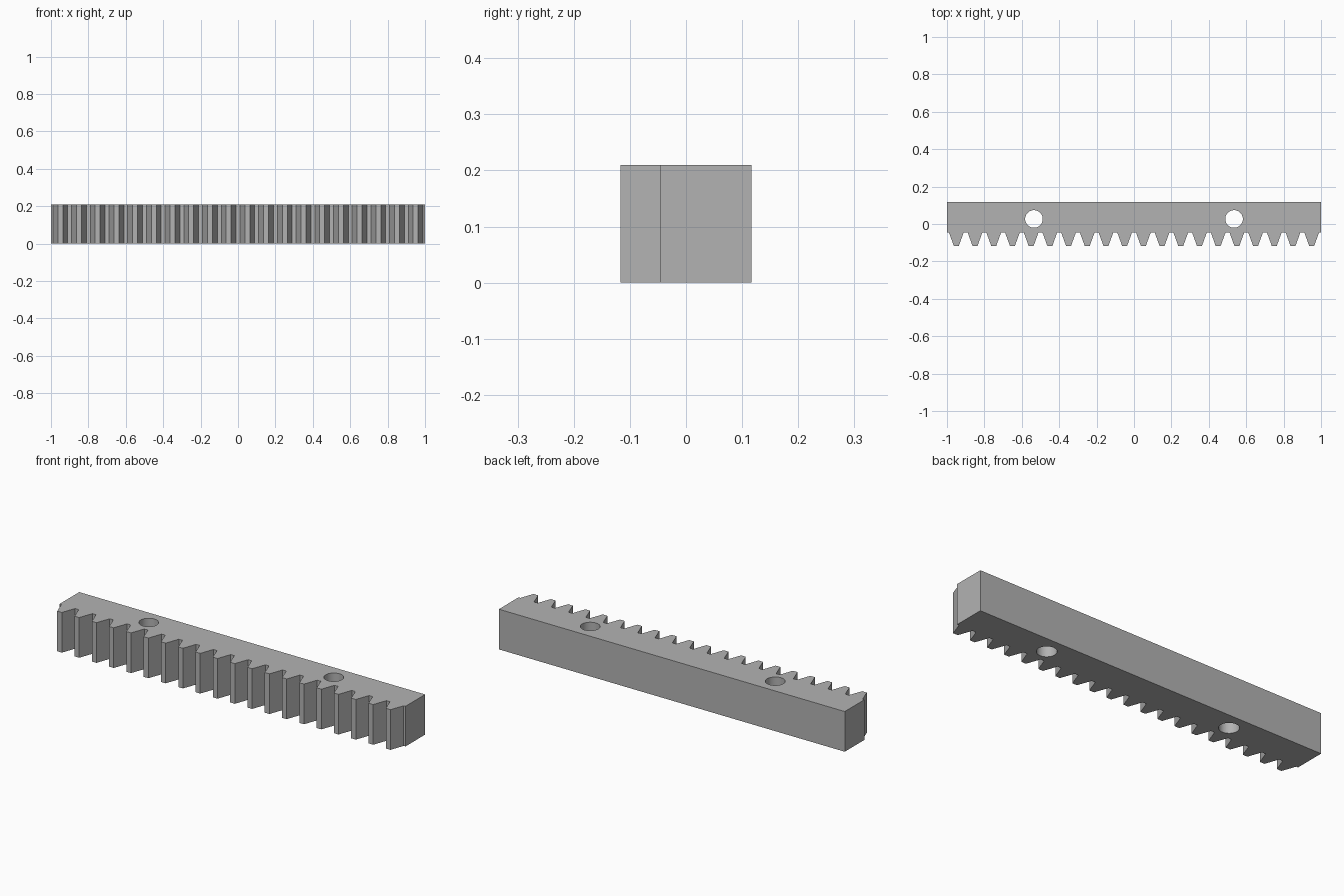
import bpy, bmesh, math

cube = bpy.data.objects.get("Cube")
if cube:
    bpy.data.objects.remove(cube, do_unlink=True)

TEETH, PITCH = 20, 0.1
HEIGHT, BACK, ROOT, TIP = 0.21, 0.117, -0.045, -0.117
ROOT_HALF, TIP_HALF = 0.0395, 0.0134      # half widths of a tooth
HOLE_X, HOLE_Y, HOLE_R = 0.535, 0.027, 0.047

# Plain steel
steel = bpy.data.materials.new("steel_grey")
steel.use_nodes = True
colour = (0.45, 0.45, 0.45, 1)
steel.diffuse_color = colour
steel.node_tree.nodes["Principled BSDF"].inputs["Base Color"].default_value = colour

# Rack outline: row of straight-sided teeth closed by the flat back
outline = [(-1, ROOT)]
for i in range(TEETH):
    x = -1 + PITCH * (i + 0.5)
    outline += [(x - ROOT_HALF, ROOT), (x - TIP_HALF, TIP),
                (x + TIP_HALF, TIP), (x + ROOT_HALF, ROOT)]
outline += [(1, ROOT), (1, BACK), (-1, BACK)]

bm = bmesh.new()
base = bm.faces.new([bm.verts.new((x, y, 0)) for x, y in outline])
grown = bmesh.ops.extrude_face_region(bm, geom=[base])
bmesh.ops.translate(bm, vec=(0, 0, HEIGHT),
                    verts=[v for v in grown["geom"] if isinstance(v, bmesh.types.BMVert)])
bmesh.ops.recalc_face_normals(bm, faces=bm.faces)
mesh = bpy.data.meshes.new("gear_rack")
bm.to_mesh(mesh)
bm.free()
rack = bpy.data.objects.new("gear_rack", mesh)
bpy.context.collection.objects.link(rack)
mesh.materials.append(steel)

# Two bolt holes through the bar
cutters = []
for side, name in ((1, "left"), (-1, "right")):
    bpy.ops.mesh.primitive_cylinder_add(vertices=48, radius=HOLE_R, depth=HEIGHT * 2,
                                        location=(side * HOLE_X, HOLE_Y, HEIGHT / 2))
    cutter = bpy.context.object
    cutter.name = name + "_hole_cutter"
    cutter.hide_render = True
    cutter.data.materials.append(steel)
    cutters.append(cutter)
    cut = rack.modifiers.new(name + "_bolt_hole", "BOOLEAN")
    cut.operation = "DIFFERENCE"
    cut.solver = "EXACT"
    cut.object = cutter

# Bake the cuts, then smooth only the hole walls
bpy.ops.object.select_all(action="DESELECT")
rack.select_set(True)
bpy.context.view_layer.objects.active = rack
for modifier in list(rack.modifiers):
    bpy.ops.object.modifier_apply(modifier=modifier.name)
for cutter in cutters:
    bpy.data.objects.remove(cutter, do_unlink=True)
bpy.ops.object.shade_smooth_by_angle(angle=math.radians(15))
